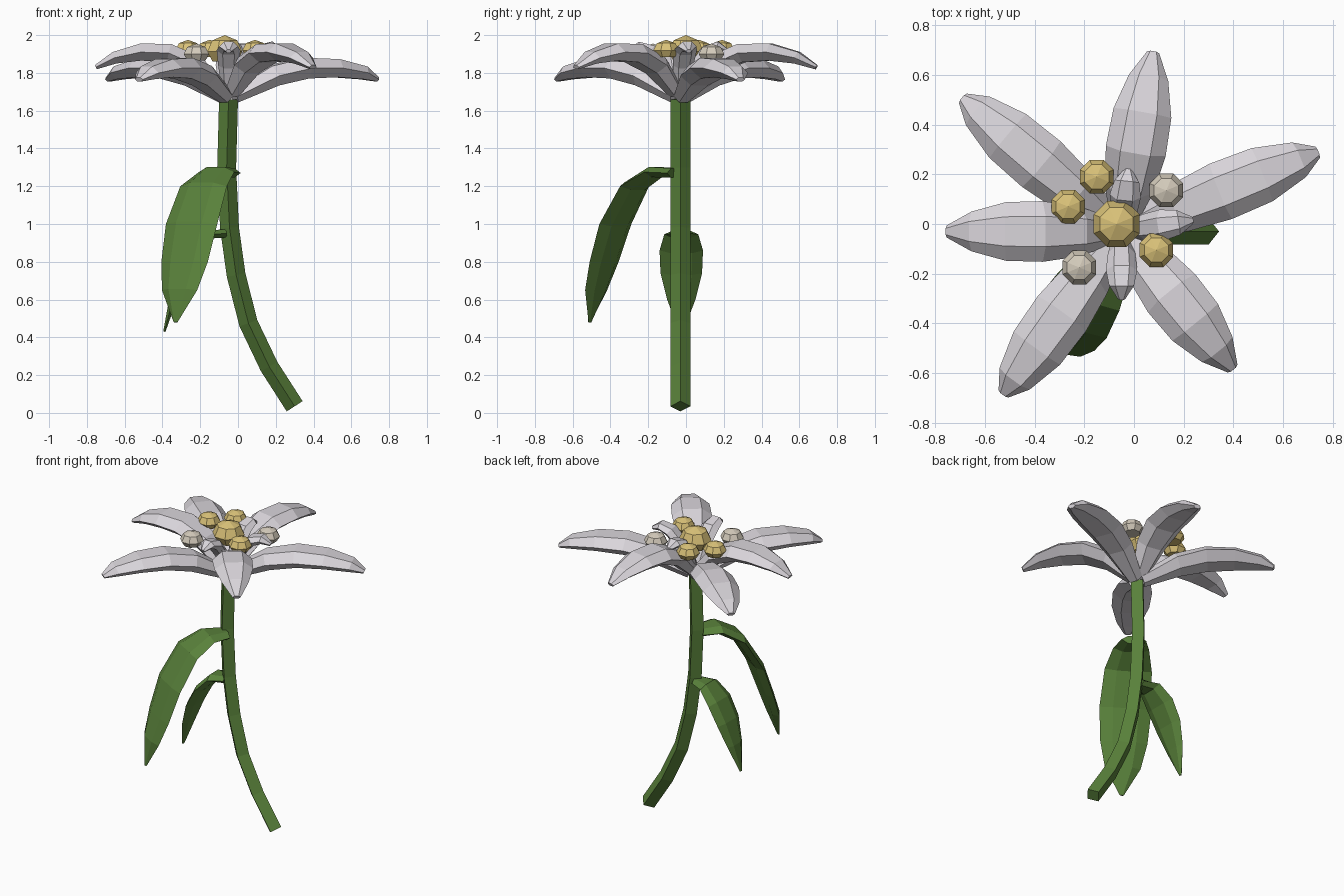
import bpy, bmesh, math
from mathutils import Vector

if "Cube" in bpy.data.objects:
    bpy.data.objects.remove(bpy.data.objects["Cube"])

def material(name, rgb):
    m = bpy.data.materials.new(name)
    m.diffuse_color = (*rgb, 1)
    m.use_nodes = True
    m.node_tree.nodes["Principled BSDF"].inputs["Base Color"].default_value = m.diffuse_color
    return m

WHITE = material("petal_white", (0.70, 0.67, 0.71))
GREEN = material("leaf_green", (0.10, 0.22, 0.043))
GOLD = material("pollen_gold", (0.70, 0.54, 0.19))
CREAM = material("pollen_cream", (0.66, 0.60, 0.50))

LENS = [(1, 0), (.5, 1), (-.5, 1), (-1, 0), (-.5, -1), (.5, -1)]
DIAMOND = [(1, 0), (0, 1), (-1, 0), (0, -1)]

def finish(name, bm, mat):
    bmesh.ops.recalc_face_normals(bm, faces=bm.faces)
    me = bpy.data.meshes.new(name)
    bm.to_mesh(me)
    bm.free()
    me.materials.append(mat)
    ob = bpy.data.objects.new(name, me)
    bpy.context.collection.objects.link(ob)
    return ob

def loft(name, origin, angle, stations, mat, section=LENS):
    """Sweep a section along (reach, z, half width, half thickness) stations."""
    d = Vector((math.cos(angle), math.sin(angle), 0))
    side = Vector((d.y, -d.x, 0))
    base = Vector((origin[0], origin[1], 0))
    pts = [base + d * s[0] + Vector((0, 0, s[1])) for s in stations]
    bm = bmesh.new()
    rings = []
    for i, p in enumerate(pts):
        t = (pts[min(i + 1, len(pts) - 1)] - pts[max(i - 1, 0)]).normalized()
        n = side.cross(t)
        w, h = stations[i][2:]
        rings.append([bm.verts.new(p + side * u * w + n * v * h) for u, v in section])
    k = len(section)
    for a, b in zip(rings, rings[1:]):
        for j in range(k):
            bm.faces.new((a[j], a[(j + 1) % k], b[(j + 1) % k], b[j]))
    bm.faces.new(rings[0])
    bm.faces.new(rings[-1])
    return finish(name, bm, mat)

def head(name, x, y, z, r, h, mat):
    """Eight-sided domed pollen head; z is its top."""
    bm = bmesh.new()
    rings = []
    for f, dz in ((.7, -h), (1, -.62 * h), (.72, -.2 * h)):
        rings.append([bm.verts.new((x + r * f * math.cos(math.pi * (2 * i + 1) / 8),
                                    y + r * f * math.sin(math.pi * (2 * i + 1) / 8),
                                    z + dz)) for i in range(8)])
    top = bm.verts.new((x, y, z))
    for a, b in zip(rings, rings[1:]):
        for j in range(8):
            bm.faces.new((a[j], a[(j + 1) % 8], b[(j + 1) % 8], b[j]))
    for j in range(8):
        bm.faces.new((rings[-1][j], rings[-1][(j + 1) % 8], top))
    bm.faces.new(rings[0])
    return finish(name, bm, mat)

# Stem: square section, curving in the x-z plane
path = [(.30, .035), (.165, .245), (.055, .475), (-.01, .73), (-.045, .98),
        (-.06, 1.3), (-.05, 1.66)]
loft("stem", (0, -.03), 0, [(x, z, .053, .05) for x, z in path], GREEN, DIAMOND)

# Leaves
loft("large_leaf", (-.05, -.06), math.atan2(-.85, -.53),
     [(0, 1.27, .075, .025), (.12, 1.275, .11, .028), (.25, 1.20, .145, .028),
      (.37, 1.0, .16, .028), (.44, .8, .145, .026), (.49, .65, .11, .025),
      (.53, .48, .012, .006)], GREEN)
loft("small_leaf", (-.06, -.025), math.pi,
     [(0, .95, .05, .022), (.09, .945, .09, .024), (.17, .86, .115, .025),
      (.235, .74, .11, .024), (.285, .6, .075, .02), (.33, .43, .01, .006)], GREEN)

# Petals: lower whorl and upper whorl of three each
C = (-.05, -.03)
lower = [(.03, 1.675, .05, .035), (.25, 1.785, .10, .055), (.43, 1.825, .12, .055),
         (.61, 1.825, .115, .048), (.77, 1.80, .075, .035), (.85, 1.765, .025, .012)]
upper = [(.03, 1.70, .05, .035), (.17, 1.84, .10, .05), (.32, 1.905, .122, .05),
         (.47, 1.91, .118, .045), (.61, 1.88, .08, .032), (.71, 1.83, .025, .012)]
def scaled(st, k):
    return [(r * k, z, w, h) for r, z, w, h in st]
for i, (deg, k) in enumerate(((22, 1.0), (234, .95), (140, .98))):
    loft(f"lower_petal_{i}", C, math.radians(deg), scaled(lower, k), WHITE)
for i, (deg, k) in enumerate(((80, 1.03), (180, .99), (-51, 1.0))):
    loft(f"upper_petal_{i}", C, math.radians(deg), scaled(upper, k), WHITE)

# Small inner petals
inner = [(.02, 1.70, .035, .025), (.09, 1.84, .055, .03), (.16, 1.92, .063, .03),
         (.225, 1.94, .05, .025), (.28, 1.915, .015, .01)]
for i, (deg, k) in enumerate(((84, .9), (9, 1.03), (-90, .97))):
    loft(f"inner_petal_{i}", C, math.radians(deg), scaled(inner, k), WHITE)

# Pollen heads
head("centre_head", -.07, 0, 2.0, .1, .14, GOLD)
for i, (x, y) in enumerate(((-.15, .19), (-.265, .07), (.09, -.105))):
    head(f"gold_head_{i}", x, y, 1.975, .073, .09, GOLD)
for i, (x, y) in enumerate(((.13, .135), (-.22, -.175))):
    head(f"cream_head_{i}", x, y, 1.955, .073, .09, CREAM)
